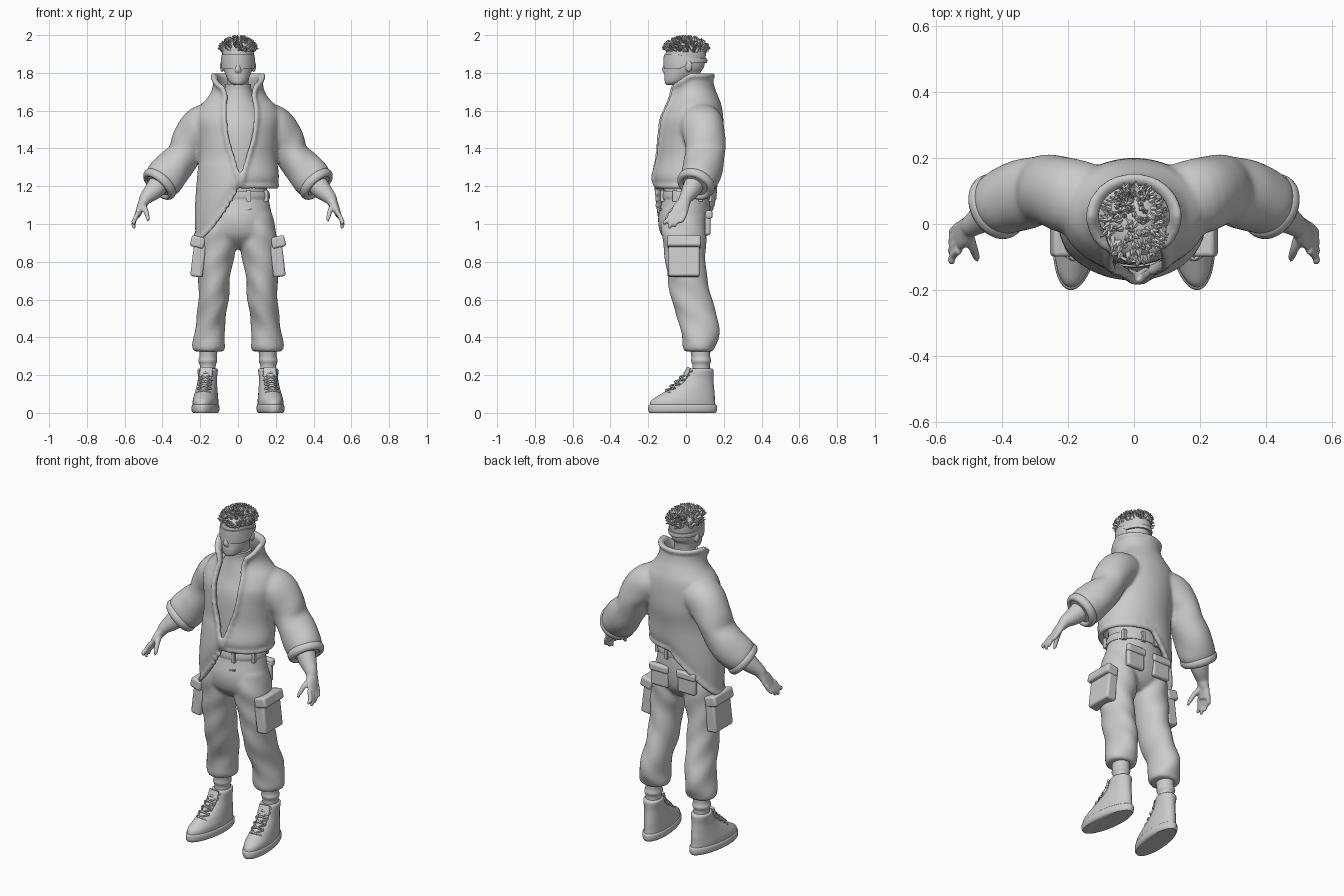
import bpy, bmesh, math, random
from mathutils import Vector, Matrix

random.seed(4)
cube = bpy.data.objects.get("Cube")
if cube:
    bpy.data.objects.remove(cube, do_unlink=True)

clay = bpy.data.materials.new("light_grey")
clay.use_nodes = True
clay.diffuse_color = (0.6, 0.6, 0.6, 1)
clay.node_tree.nodes["Principled BSDF"].inputs["Base Color"].default_value = (0.6, 0.6, 0.6, 1)


def clamp(v):
    return max(0.0, min(1.0, v))


def spline(keys, steps=5):
    """Smooth curve through rows of numbers."""
    out = []
    for i in range(len(keys) - 1):
        p0, p1, p2, p3 = keys[max(i - 1, 0)], keys[i], keys[i + 1], keys[min(i + 2, len(keys) - 1)]
        for s in range(steps):
            t = s / steps
            out.append([b + 0.5 * t * (c - a + t * (2 * a - 5 * b + 4 * c - d + t * (3 * (b - c) + d - a)))
                        for a, b, c, d in zip(p0, p1, p2, p3)])
    return out + [list(keys[-1])]


def skin(bm, rings):
    """Bridge equal rings and close both ends."""
    rows = [[bm.verts.new(p) for p in r] for r in rings]
    n = len(rows[0])
    for a, b in zip(rows, rows[1:]):
        for i in range(n):
            j = (i + 1) % n
            bm.faces.new((a[i], a[j], b[j], b[i]))
    for r in (rows[0], rows[-1]):
        for i in range(n // 2 - 1):
            bm.faces.new((r[i], r[i + 1], r[n - 2 - i], r[n - 1 - i]))


def tube(bm, keys, level=False, side=1, fold=0.0, n=24, steps=5):
    """Loft of ellipses; keys are x, y, z and two radii."""
    rows = spline(keys, steps)
    rings = []
    for i, (x, y, z, ra, rb) in enumerate(rows):
        u, v = Vector((1, 0, 0)), Vector((0, 1, 0))
        if not level:
            t = Vector(rows[min(i + 1, len(rows) - 1)][:3]) - Vector(rows[max(i - 1, 0)][:3])
            u = v.cross(t).normalized()
            v = t.cross(u).normalized()
        ring = []
        for k in range(n):
            a = math.tau * k / n
            w = 1 + fold * math.sin(3 * a + z * 38)
            p = Vector((x, y, z)) + u * max(ra, .002) * w * math.cos(a) + v * max(rb, .002) * w * math.sin(a)
            p.x *= side
            ring.append(p)
        rings.append(ring)
    skin(bm, rings)


def box(bm, centre, size, turn=0.0):
    m = Matrix.Translation(centre) @ Matrix.Rotation(turn, 4, 'Y') @ Matrix.Diagonal((*size, 1))
    bmesh.ops.create_cube(bm, size=1, matrix=m)


def ball(bm, centre, r, scale=(1, 1, 1), sub=1):
    m = Matrix.Translation(centre) @ Matrix.Diagonal((*scale, 1))
    bmesh.ops.create_icosphere(bm, subdivisions=sub, radius=r, matrix=m)


def finish(bm, name, mirror=False, bevel=0, voxel=0, relax=5, angle=50):
    bmesh.ops.recalc_face_normals(bm, faces=bm.faces)
    me = bpy.data.meshes.new(name)
    bm.to_mesh(me)
    bm.free()
    me.materials.append(clay)
    me.polygons.foreach_set("use_smooth", [True] * len(me.polygons))
    me.set_sharp_from_angle(angle=math.radians(angle))
    ob = bpy.data.objects.new(name, me)
    bpy.context.scene.collection.objects.link(ob)
    if bevel:
        m = ob.modifiers.new("Bevel", 'BEVEL')
        m.width, m.segments = bevel, 3
    if mirror:
        ob.modifiers.new("Mirror", 'MIRROR').use_mirror_merge = False
    if voxel:
        m = ob.modifiers.new("Remesh", 'REMESH')
        m.mode, m.voxel_size, m.use_smooth_shade = 'VOXEL', voxel, True
        m = ob.modifiers.new("Smooth", 'SMOOTH')
        m.factor, m.iterations = 0.5, relax
    return ob


# Head, neck, ears and face
bm = bmesh.new()
tube(bm, [(0, -.075, 1.735, .022, .028), (0, -.06, 1.75, .045, .052), (0, -.036, 1.78, .062, .078),
          (0, -.01, 1.82, .076, .1), (0, -.003, 1.87, .082, .106), (0, 0, 1.92, .083, .105),
          (0, .005, 1.955, .068, .085), (0, .005, 1.975, .03, .04)], level=True)
tube(bm, [(0, .02, 1.68, .058, .06), (0, .012, 1.75, .057, .06), (0, .01, 1.82, .06, .07)], level=True)
tube(bm, [(0, -.1, 1.86, .01, .012), (0, -.11, 1.83, .013, .014),
          (0, -.114, 1.812, .017, .013), (0, -.106, 1.8, .01, .006)], n=12)
for z, w in ((1.783, 1), (1.774, .85)):
    ball(bm, (0, -.106, z), .022 * w, (1, .45, .25), 3)
for s in (-1, 1):
    ball(bm, (s * .085, .015, 1.835), .03, (.35, .6, 1.05), 3)
finish(bm, "head", voxel=.006, relax=3)

# Wraparound visor with a narrow strap behind
bm = bmesh.new()
rings = []
for grow, h in ((-.006, -1), (.002, -1), (.005, 0), (.002, 1), (-.006, 1)):
    ring = []
    for k in range(48):
        a = math.tau * k / 48
        f = clamp(math.cos(a) * 1.6 + .5)
        ring.append(((.086 + grow) * math.sin(a), -.003 - (.112 + grow) * math.cos(a),
                     1.865 + h * (.012 + .026 * f) - .006 * f))
    rings.append(ring)
skin(bm, rings)
finish(bm, "visor", angle=35)

# Cropped hair: cap plus small pointed locks
bm = bmesh.new()
hair_c, hair_r = Vector((0, 0, 1.915)), Vector((.085, .107, .062))
ball(bm, hair_c + Vector((0, 0, .008)), 1, hair_r, 3)
for i in range(230):
    a, h = random.uniform(0, math.tau), random.uniform(.1, 1)
    r = math.sqrt(1 - h * h)
    n = Vector((r * math.cos(a), r * math.sin(a), h))
    p = hair_c + n * hair_r
    d = n + Vector((random.uniform(-.6, .6), random.uniform(-.9, .3), random.uniform(-.2, .5)))
    m = Matrix.Translation(p + n * .008) @ d.to_track_quat('Z', 'Y').to_matrix().to_4x4()
    bmesh.ops.create_cone(bm, cap_ends=True, segments=5, radius1=.014, radius2=.002, depth=.036, matrix=m)
for v in bm.verts:
    v.co.z = min(v.co.z, 2.0)
finish(bm, "hair")

# High-necked shirt
bm = bmesh.new()
tube(bm, [(0, 0, 1.15, .15, .12), (0, .015, 1.35, .17, .14), (0, .025, 1.5, .18, .143),
          (0, .03, 1.6, .14, .118), (0, .02, 1.67, .092, .092), (0, .01, 1.71, .072, .076),
          (0, .005, 1.742, .069, .072)], level=True, n=32)
finish(bm, "shirt")

# Jacket: open-fronted body, rolled edges and sleeves fused together
body = spline([(1.2, 0, .205, .155, .06), (1.25, 0, .217, .172, .06), (1.35, .015, .207, .168, .2),
               (1.45, .025, .212, .174, .34), (1.55, .03, .225, .168, .38), (1.62, .04, .205, .15, .42),
               (1.67, .04, .16, .133, .5), (1.72, .03, .136, .123, .62), (1.785, .022, .132, .118, .75)])


def body_point(row, a, inset=0.0):
    z, yc, rx, ry, _ = row
    x, y = (rx - inset) * math.sin(a), yc - (ry - inset) * math.cos(a)
    low, side = clamp((1.3 - z) / .1), clamp(-x / .2)
    collar = clamp((z - 1.67) / .115)
    z -= .32 * low * side ** .9 * (.85 + .2 * math.cos(a)) + .08 * collar * max(0, math.cos(a))
    return Vector((x - .02 * low * side, y, z))


bm = bmesh.new()
N = 72
rings, outer = [], []
for row in body:
    gap = row[4]
    angles = [gap + .06 + (math.tau - 2 * gap) * k / (N - 1) for k in range(N)]
    outer.append([body_point(row, a) for a in angles])
    rings.append(outer[-1] + [body_point(row, a, .026) for a in reversed(angles)])
skin(bm, rings)
for p in [r[0] for r in outer] + [r[-1] for r in outer] + outer[-1] + outer[0]:
    ball(bm, p, .017)
sleeve = [(.11, .06, 1.54, .105, .11), (.19, .085, 1.52, .11, .115), (.25, .1, 1.45, .097, .11),
          (.285, .1, 1.37, .09, .105), (.34, .09, 1.3, .1, .108), (.395, .065, 1.235, .105, .1),
          (.425, .048, 1.2, .085, .085)]
for s in (-1, 1):
    tube(bm, sleeve, side=s, fold=.02)
finish(bm, "jacket", voxel=.0095, relax=6)

# Rolled sleeve cuffs
bm = bmesh.new()
aim = Vector((.7, -.4, -.75)).to_track_quat('Z', 'Y').to_matrix().to_4x4()
spin = Matrix.Translation((.415, .053, 1.212)) @ aim
rows = []
for i in range(32):
    a = math.tau * i / 32
    rows.append([bm.verts.new(spin @ Vector(((.084 + .02 * math.cos(b)) * math.cos(a),
                 (.084 + .02 * math.cos(b)) * math.sin(a), .026 * math.sin(b))))
                 for b in [math.tau * k / 12 for k in range(12)]])
for i in range(32):
    for k in range(12):
        a, b, j = rows[i], rows[(i + 1) % 32], (k + 1) % 12
        bm.faces.new((a[k], a[j], b[j], b[k]))
finish(bm, "sleeve_cuffs", mirror=True)

# Forearms and hands
bm = bmesh.new()
tube(bm, [(.38, .07, 1.26, .06, .06), (.44, .03, 1.185, .052, .05), (.485, 0, 1.14, .036, .036),
          (.5, -.01, 1.115, .028, .034), (.517, -.027, 1.085, .02, .043), (.532, -.042, 1.045, .016, .043)])
for i in range(4):
    y = -.078 + .025 * i
    drop = .95 + .02 * abs(i - 1.3)
    tube(bm, [(.53, y, 1.06, .013, .013), (.548, y - .018, 1.02, .012, .012),
              (.553, y * 1.1 - .026, drop + .035, .011, .011), (.546, y * 1.1 - .03, drop + .02, .006, .006)], n=10)
tube(bm, [(.503, -.03, 1.1, .017, .02), (.488, -.07, 1.07, .014, .015),
          (.478, -.098, 1.035, .011, .012), (.475, -.11, 1.015, .006, .006)], n=10)
finish(bm, "arms_and_hands", mirror=True, voxel=.006, relax=2)

# Baggy trousers
bm = bmesh.new()
tube(bm, [(0, 0, 1.19, .152, .118), (0, 0, 1.12, .165, .128), (0, -.01, 1.03, .183, .138),
          (0, -.01, .95, .19, .125), (0, -.005, .9, .16, .09), (0, 0, .87, .1, .05)], level=True, n=32)
for s in (-1, 1):
    tube(bm, [(.085, -.01, 1.05, .095, .115), (.105, -.012, .95, .1, .118), (.113, -.005, .85, .1, .11),
              (.124, .002, .75, .086, .105), (.13, .03, .6, .08, .108), (.145, .068, .48, .077, .106),
              (.153, .075, .4, .082, .098), (.154, .07, .35, .088, .086), (.155, .07, .325, .078, .076)],
         level=True, side=s, fold=.03, n=32)
finish(bm, "trousers", voxel=.0095, relax=5)

# Belt, loops and button tab
bm = bmesh.new()
tube(bm, [(0, 0, 1.13, .166, .13), (0, 0, 1.15, .17, .134), (0, 0, 1.175, .162, .13)], level=True, n=40, steps=2)
for a in (.35, 1.1, 2.2, 2.9, 3.4, 4.1, 5.2, 5.9):
    box(bm, (.167 * math.sin(a), -.131 * math.cos(a), 1.15), (.022, .022, .06))
box(bm, (.055, -.134, 1.075), (.035, .012, .008), -.2)
finish(bm, "belt", angle=35)

# Cargo pockets, their flaps, and back pockets
bm = bmesh.new()
box(bm, (.21, -.01, .81), (.065, .165, .18), -.12)
box(bm, (.213, -.01, .905), (.075, .178, .06), -.25)
box(bm, (.09, .115, 1.0), (.115, .03, .12), 0)
box(bm, (.09, .122, 1.05), (.125, .036, .045), 0)
finish(bm, "pockets", mirror=True, bevel=.012, angle=30)

# Ankles with sock folds
bm = bmesh.new()
tube(bm, [(.16, .08, .19, .045, .05), (.16, .08, .25, .042, .046), (.16, .08, .275, .05, .053),
          (.158, .078, .3, .046, .05), (.156, .075, .35, .05, .055)], level=True)
finish(bm, "socks", mirror=True)

# High-top shoes: sole, upper, tongue and laces, turned outward
place = Matrix.Translation((.17, 0, 0)) @ Matrix.Rotation(math.radians(7), 4, 'Z')
bm = bmesh.new()
tube(bm, [(0, -.018, 0, .062, .176), (0, -.018, .012, .07, .183), (0, -.018, .036, .07, .183),
          (0, -.018, .044, .064, .177)], level=True, n=40, steps=3)
bm.transform(place)
finish(bm, "shoe_soles", mirror=True)

bm = bmesh.new()
tube(bm, [(0, -.018, .03, .064, .176), (0, -.016, .065, .065, .17), (0, .01, .1, .06, .143),
          (0, .043, .14, .054, .106), (0, .066, .18, .05, .08), (0, .08, .225, .053, .067),
          (0, .08, .236, .046, .058)], level=True, n=40)
tube(bm, [(0, -.05, .13, .03, .014), (0, -.005, .19, .034, .014), (0, .015, .24, .034, .01)])
bm.transform(place)
finish(bm, "shoe_uppers", mirror=True)

bm = bmesh.new()
for i in range(5):
    y, z = -.1 + .025 * i, .115 + .023 * i
    for s in (-1, 1):
        tube(bm, [(-.036 * s, y + .012, z - .008, .005, .005), (0, y - .008, z + .006, .005, .005),
                  (.036 * s, y + .03, z + .014, .005, .005)], n=8, steps=4)
bm.transform(place)
finish(bm, "laces", mirror=True)
